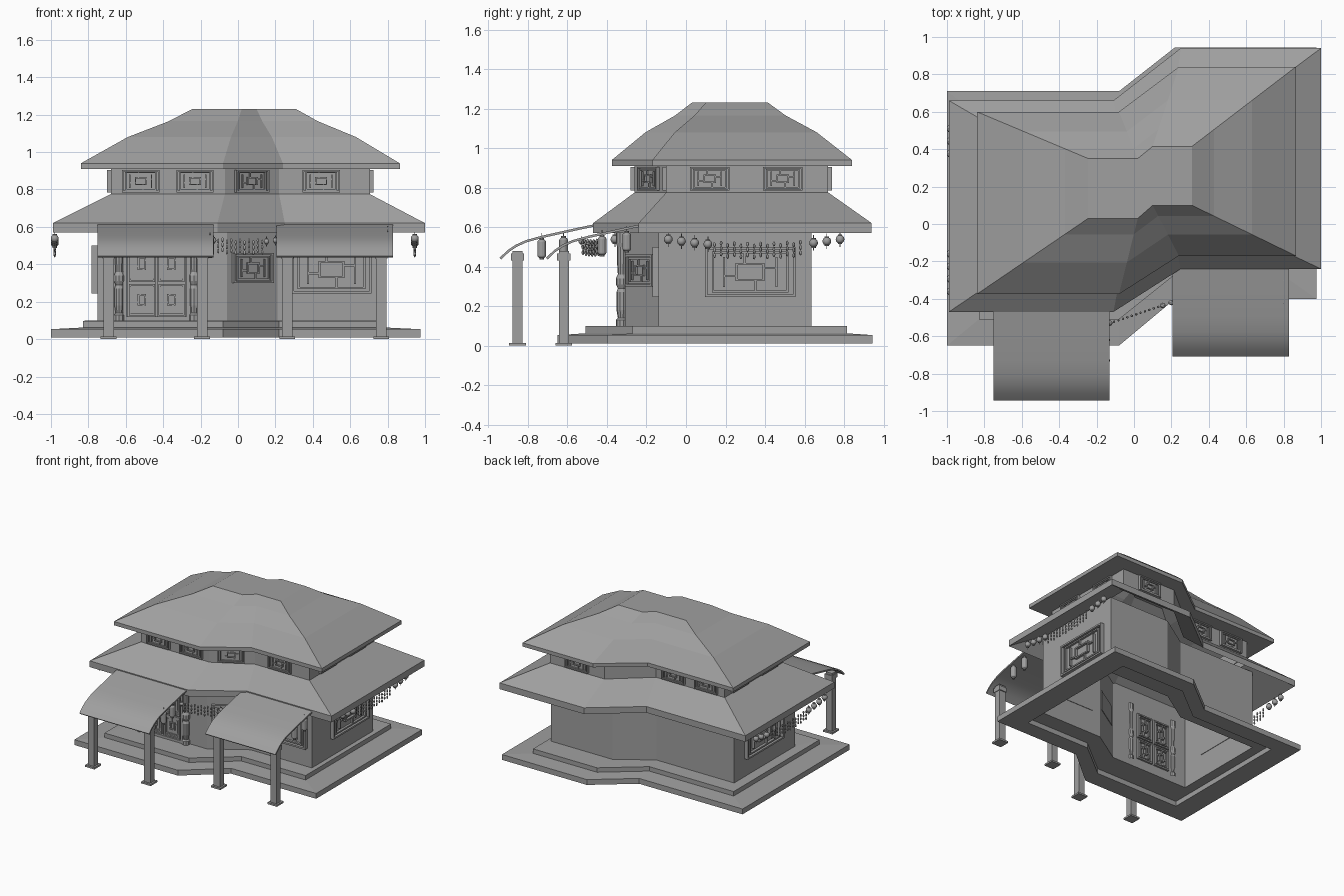
import bpy, bmesh, math
from mathutils import Matrix, Vector

if "Cube" in bpy.data.objects:
    bpy.data.objects.remove(bpy.data.objects["Cube"])

GREY = bpy.data.materials.new("dark_grey")
GREY.diffuse_color = (.35, .35, .35, 1)
GREY.use_nodes = True
GREY.node_tree.nodes["Principled BSDF"].inputs["Base Color"].default_value = GREY.diffuse_color


def finish(name, bm):
    bmesh.ops.recalc_face_normals(bm, faces=bm.faces)
    me = bpy.data.meshes.new(name)
    bm.to_mesh(me)
    bm.free()
    me.materials.append(GREY)
    ob = bpy.data.objects.new(name, me)
    bpy.context.collection.objects.link(ob)
    return ob


def plan(xl, xr, yfl, yfr, ybl, ybr, xa, xb):
    """Stepped eight-corner floor plan: left wing forward, right wing set back."""
    return [(xl, yfl), (xa, yfl), (xb, yfr), (xr, yfr),
            (xr, ybr), (xb, ybr), (xa, ybl), (xl, ybl)]


def mix(a, b, t):
    return [tuple(p + (q - p) * t for p, q in zip(u, v)) for u, v in zip(a, b)]


def loft(name, levels, cap=False):
    bm = bmesh.new()
    rings = [[bm.verts.new((x, y, z)) for x, y in ring] for ring, z in levels]
    for a, b in zip(rings, rings[1:]):
        for i in range(8):
            j = (i + 1) % 8
            bm.faces.new((a[i], a[j], b[j], b[i]))
    if cap:
        r = rings[-1]
        bm.faces.new((r[0], r[1], r[6], r[7]))
        bm.faces.new((r[1], r[2], r[5], r[6]))
        bm.faces.new((r[2], r[3], r[4], r[5]))
    return finish(name, bm)


def box(bm, lo, hi, m=Matrix()):
    s = [h - l for l, h in zip(lo, hi)]
    c = [(h + l) / 2 for l, h in zip(lo, hi)]
    bmesh.ops.create_cube(bm, size=1, matrix=m @ Matrix.Translation(c) @ Matrix.Diagonal((*s, 1)))


def wall_matrix(x, y, u):
    """Local x along the wall, local y outwards, local z up."""
    u = Vector(u).normalized()
    return Matrix(((u.x, u.y, 0, x), (u.y, -u.x, 0, y), (0, 0, 1, 0), (0, 0, 0, 1)))


def rect_frame(bm, m, cx, cz, w, h, t, d):
    for s in (-1, 1):
        e = cx + s * (w - t) / 2
        box(bm, (e - t / 2, 0, cz - h / 2), (e + t / 2, d, cz + h / 2), m)
        e = cz + s * (h - t) / 2
        box(bm, (cx - w / 2 + t, 0, e - t / 2), (cx + w / 2 - t, d, e + t / 2), m)


def lattice(bm, m, cx, cz, w, h, t, d):
    """Nested frames joined by pinwheel bars."""
    rect_frame(bm, m, cx, cz, w, h, t * 1.2, d)
    rect_frame(bm, m, cx, cz, w * .84, h * .82, t, d * .8)
    rect_frame(bm, m, cx, cz, w * .32, h * .36, t, d * .85)
    for s in (-1, 1):
        x = cx + s * w * .29
        box(bm, (x - t / 2, 0, cz - h * .3), (x + t / 2, d * .75, cz + h * .3), m)
        a, b = sorted((cx + s * w * .16, cx + s * w * .29))
        z = cz + s * h * .08
        box(bm, (a, 0, z - t / 2), (b, d * .7, z + t / 2), m)
        a, b = sorted((cz + s * h * .18, cz + s * h * .4))
        x = cx - s * w * .06
        box(bm, (x - t / 2, 0, a), (x + t / 2, d * .7, b), m)


def window(name, x, y, u, w, z0, z1, t=.009, d=.03):
    bm = bmesh.new()
    m = wall_matrix(x, y, u)
    box(bm, (-w / 2, -.004, z0), (w / 2, .006, z1), m)
    lattice(bm, m, 0, (z0 + z1) / 2, w, z1 - z0, t, d)
    finish(name, bm)


def ball(bm, p, r, h, seg=10):
    m = Matrix.Translation(p) @ Matrix.Diagonal((r, r, h, 1))
    g = bmesh.ops.create_uvsphere(bm, u_segments=seg, v_segments=max(4, seg - 2), radius=1, matrix=m)
    for f in {f for v in g['verts'] for f in v.link_faces}:
        f.smooth = True


def drum(bm, x, y, z, r, h, seg=10):
    bmesh.ops.create_cone(bm, cap_ends=True, segments=seg, radius1=r, radius2=r, depth=h,
                          matrix=Matrix.Translation((x, y, z)))


def lantern(bm, p, r, h):
    ball(bm, p, r, h)
    for s in (-1, 1):
        drum(bm, p[0], p[1], p[2] + s * h, r * .5, h * .25, 8)
    drum(bm, *p, .002, h * 3.6, 4)


def garland(name, a, b, z, sag, n, curtain, r=.022):
    """Sagging row with lanterns at the ends and bead strands between."""
    bm = bmesh.new()
    a, b = Vector((*a, z)), Vector((*b, z))
    for i in range(n + 1):
        t = i / n
        p = a.lerp(b, t) - Vector((0, 0, sag * 4 * t * (1 - t)))
        if curtain[0] < t < curtain[1]:
            for k in range(3):
                ball(bm, p - Vector((0, 0, .002 + k * .027 + (i % 2) * .01)), .007, .013, 6)
        elif i % 2 == 0:
            lantern(bm, p - Vector((0, 0, .012)), r, r)
    finish(name, bm)


# Floor plans from the ground up
SLAB = plan(-1, .975, -.65, -.4, .71, .945, -.08, .22)
STEP = plan(-.83, .79, -.51, -.27, .58, .815, -.08, .22)
WALL = plan(-.75, .755, -.31, -.14, .46, .635, -.06, .21)
EAVE = plan(-.99, 1, -.47, -.24, .66, .94, -.11, .25)
UPPER = plan(-.68, .705, -.26, -.1, .48, .72, -.07, .22)
TOP_EAVE = plan(-.84, .865, -.375, -.17, .6, .84, -.08, .24)
CAP = plan(-.245, .31, .03, .1, .35, .415, .02, .1)

# Plinth, walls and roofs (the lower roof is a sloping slab open to the inside)
loft("plinth", [(WALL, .05), (STEP, .05), (STEP, .01), (SLAB, .01), (SLAB, .053),
                (STEP, .062), (STEP, .098), (WALL, .1)])
loft("lower_walls", [(WALL, .05), (WALL, .69)])
loft("lower_roof", [(UPPER, .725), (EAVE, .57), (EAVE, .62), (UPPER, .775)])
loft("upper_walls", [(UPPER, .725), (UPPER, .91)])
loft("upper_roof", [(UPPER, .91), (TOP_EAVE, .91), (TOP_EAVE, .94),
                    (mix(TOP_EAVE, CAP, .42), 1.08), (mix(TOP_EAVE, CAP, .79), 1.165),
                    (CAP, 1.23)], cap=True)

# Ground floor windows
window("front_window", .5, -.14, (1, 0), .43, .245, .5, .011)
window("right_window", .755, .325, (0, 1), .46, .245, .5, .011)
window("left_window", -.75, .1, (0, -1), .46, .245, .5, .011, .033)
window("angled_window", .075, -.225, (.27, .17), .25, .3, .46, .009, .02)

# Upper floor windows
for i, (x, y, u) in enumerate([
        (-.52, -.26, (1, 0)), (-.23, -.26, (1, 0)), (.445, -.1, (1, 0)), (.07, -.183, (.29, .16)),
        (.705, .12, (0, 1)), (.705, .49, (0, 1)), (-.68, .3, (0, -1)), (-.68, -.07, (0, -1)),
        (-.52, .48, (-1, 0)), (-.23, .48, (-1, 0)), (.46, .72, (-1, 0))]):
    window(f"upper_window_{i}", x, y, u, .2, .785, .905, .007, .02)

# Double door with four lattice panels, relief on both faces
bm = bmesh.new()
m = wall_matrix(-.435, -.31, (1, 0))
inset = m @ Matrix.Translation((0, -.015, 0))
rect_frame(bm, m, 0, .32, .36, .44, .02, .03)
for s in (-1, 1):
    box(bm, (s * .08 - .075, 0, .105), (s * .08 + .075, .01, .53), m)
    for cz, h in ((.21, .17), (.405, .2)):
        lattice(bm, inset, s * .079, cz, .14, h, .009, .04)
finish("double_door", bm)

# Turned columns beside the door
PROFILE = [(.03, .1), (.03, .13), (.02, .14), (.027, .18), (.027, .27), (.02, .29), (.03, .31),
           (.03, .34), (.02, .36), (.024, .42), (.024, .5), (.03, .52), (.03, .57)]
bm = bmesh.new()
for x in (-.635, -.235):
    for (r0, z0), (r1, z1) in zip(PROFILE, PROFILE[1:]):
        bmesh.ops.create_cone(bm, segments=10, radius1=r0, radius2=r1, depth=z1 - z0,
                              matrix=Matrix.Translation((x, -.325, (z0 + z1) / 2)))
bmesh.ops.remove_doubles(bm, verts=bm.verts, dist=.0005)
finish("door_columns", bm)

# Curved porch canopies and their posts
CURVE = [(0, .607), (-.08, .59), (-.17, .57), (-.26, .55), (-.34, .528), (-.39, .505),
         (-.43, .478), (-.47, .44)]
for side, x0, x1, y0 in (("left", -.75, -.13, -.47), ("right", .205, .828, -.235)):
    bm = bmesh.new()
    rows = [[bm.verts.new((x, y0 + y, z)) for x in (x0, x1)] for y, z in CURVE]
    for a, b in zip(rows, rows[1:]):
        bm.faces.new((a[0], b[0], b[1], a[1])).smooth = True
    ob = finish(f"{side}_canopy", bm)
    mod = ob.modifiers.new("thickness", 'SOLIDIFY')
    mod.thickness = .012
    mod.offset = 0
    bpy.context.view_layer.objects.active = ob
    ob.select_set(True)
    bpy.ops.object.modifier_apply(modifier=mod.name)
    bpy.ops.object.shade_smooth_by_angle(angle=math.radians(40))
    ob.select_set(False)
    bm = bmesh.new()
    y = y0 - .383
    for x in (x0 + .058, x1 - .062):
        box(bm, (x - .028, y - .026, .01), (x + .028, y + .026, .48))
        box(bm, (x - .042, y - .042, 0), (x + .042, y + .042, .014))
        box(bm, (x - .033, y - .034, .43), (x + .033, y + .034, .465))
    finish(f"{side}_canopy_posts", bm)

# Long lanterns under the canopy edges
bm = bmesh.new()
for x, y, z in ((-.15, -.73, .49), (-.15, -.62, .5), (.8, -.425, .505), (.8, -.3, .525)):
    drum(bm, x, y, z, .022, .066, 12)
    for s in (-1, 1):
        ball(bm, (x, y, z + s * .033), .022, .016, 12)
    drum(bm, x, y, z, .012, .11)
    drum(bm, x, y, z + .04, .002, .08, 4)
finish("long_lanterns", bm)

# Lantern garlands along the eaves
garland("right_garland", (.945, -.09), (.945, .78), .55, .035, 26, (.24, .8))
garland("left_garland", (-.98, -.36), (-.98, .51), .55, .035, 26, (.24, .8))
garland("front_garland", (-.13, -.53), (.2, -.42), .54, .012, 14, (.03, .83), .015)
